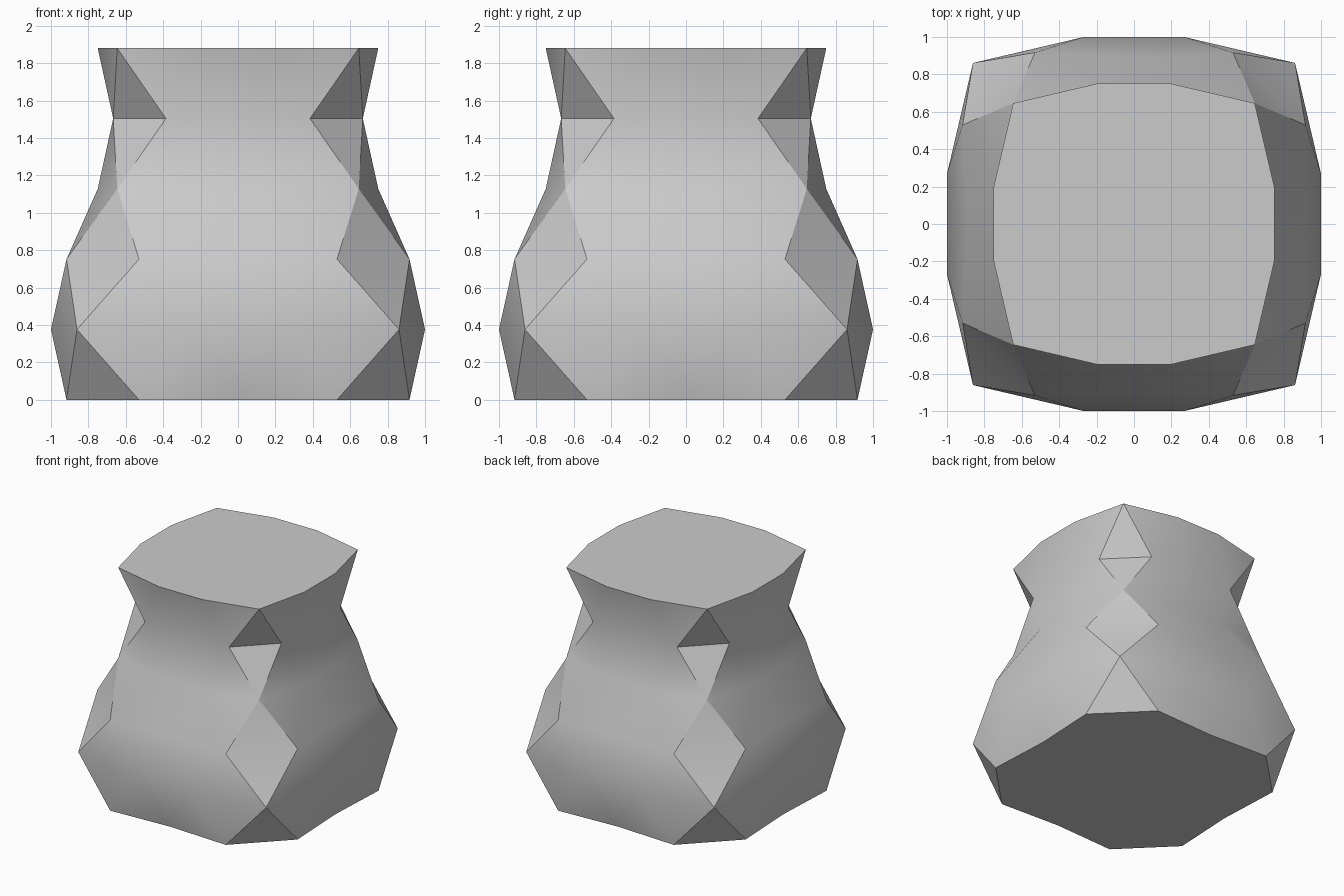
import bpy, bmesh
from math import cos, sin, radians

cube = bpy.data.objects.get("Cube")
if cube:
    bpy.data.objects.remove(cube, do_unlink=True)

SIDES = 12
STEP = 360 / SIDES
LAYER = 0.376                      # height between rings
CORNER = 0.111                     # how far the four corners bulge out
RADII = [1.003, 1.096, 1.003, 0.822, 0.73, 0.822]

# One flat colour
grey = bpy.data.materials.new("stone_grey")
grey.use_nodes = True
colour = (0.6, 0.6, 0.6, 1)
grey.diffuse_color = colour
grey.node_tree.nodes["Principled BSDF"].inputs["Base Color"].default_value = colour


def ring(bm, level):
    """Squarish ring; every odd level is turned by half a step."""
    points = []
    for i in range(SIDES):
        a = radians(STEP * (i + 0.5 * (level % 2)))
        r = RADII[level] * (1 - CORNER * cos(4 * a))
        points.append(bm.verts.new((r * cos(a), r * sin(a), level * LAYER)))
    return points


# Vase body: staggered rings joined by triangles
bm = bmesh.new()
rings = [ring(bm, level) for level in range(len(RADII))]
for level, (low, high) in enumerate(zip(rings, rings[1:])):
    for i in range(SIDES):
        j = (i + 1) % SIDES
        if level % 2 == 0:
            bm.faces.new((low[i], low[j], high[i]))
            bm.faces.new((high[i], low[j], high[j]))
        else:
            bm.faces.new((low[i], low[j], high[j]))
            bm.faces.new((low[i], high[j], high[i]))

# Flat caps
bm.faces.new(rings[0][::-1])
bm.faces.new(rings[-1])
bmesh.ops.recalc_face_normals(bm, faces=bm.faces)

mesh = bpy.data.meshes.new("vase_body")
bm.to_mesh(mesh)
bm.free()
mesh.materials.append(grey)
body = bpy.data.objects.new("vase_body", mesh)
bpy.context.collection.objects.link(body)

# Smooth walls with sharp creases
bpy.ops.object.select_all(action="DESELECT")
body.select_set(True)
bpy.context.view_layer.objects.active = body
bpy.ops.object.shade_smooth_by_angle(angle=radians(30))
